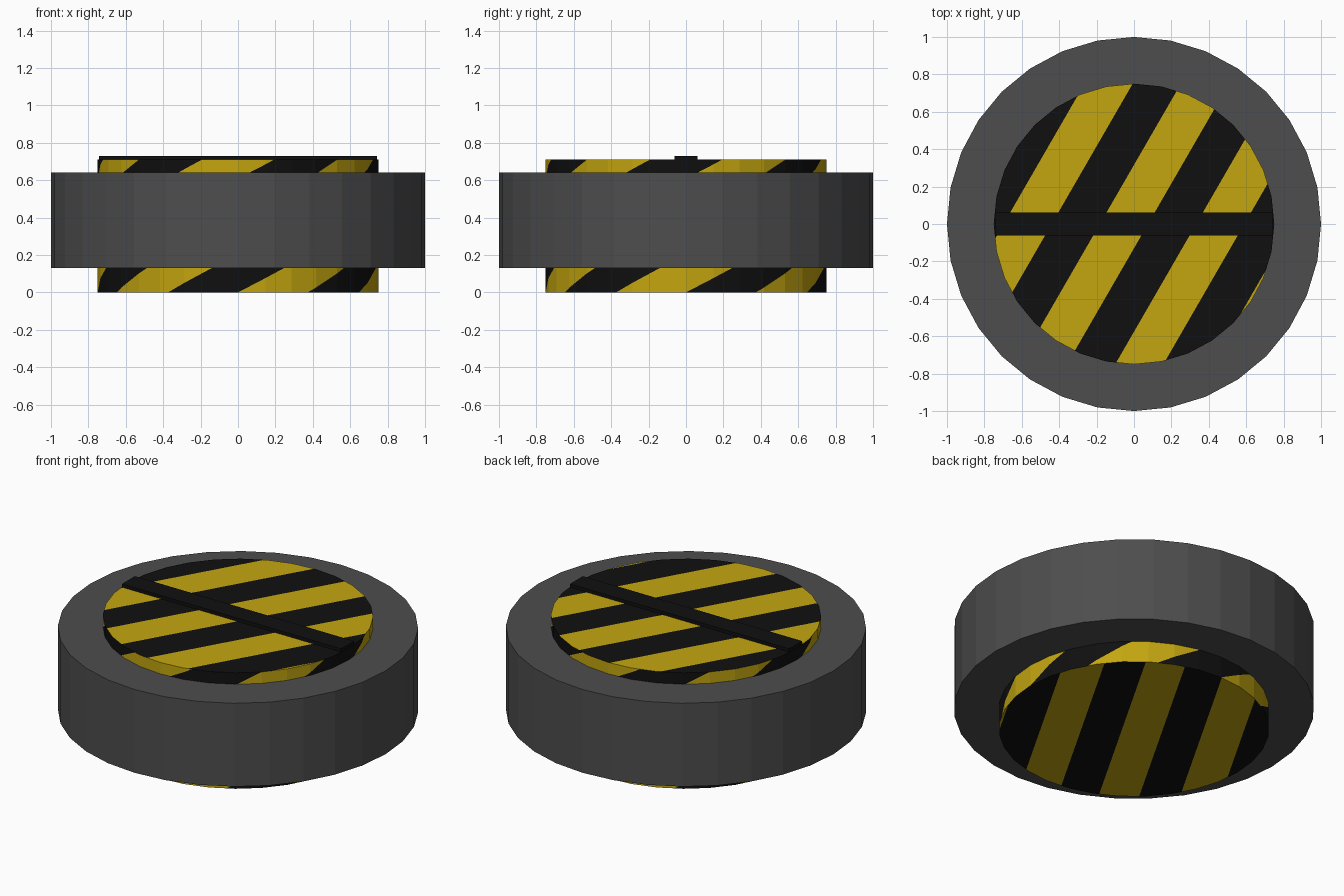
import bpy, bmesh, math
from mathutils import Vector

if "Cube" in bpy.data.objects:
    bpy.data.objects.remove(bpy.data.objects["Cube"])

SIDES = 32
R_OUT, R_IN = 1.0, 0.75
Z_RING = (0.13, 0.64)
Z_CORE = 0.71
SEG = 360 / SIDES


def material(name, color):
    m = bpy.data.materials.new(name)
    m.diffuse_color = (*color, 1)
    m.use_nodes = True
    m.node_tree.nodes["Principled BSDF"].inputs["Base Color"].default_value = m.diffuse_color
    return m


grey = material("dark_grey", (0.075, 0.075, 0.075))
black = material("black", (0.005, 0.005, 0.005))
yellow = material("hazard_yellow", (0.55, 0.38, 0.005))


def finish(name, bm, mats):
    mesh = bpy.data.meshes.new(name)
    bm.to_mesh(mesh)
    bm.free()
    for m in mats:
        mesh.materials.append(m)
    obj = bpy.data.objects.new(name, mesh)
    bpy.context.collection.objects.link(obj)
    return obj


def rim(deg, r, z):
    """Point on the faceted circle; angle runs counter-clockwise from the front."""
    i = math.floor(deg / SEG + 1e-5)
    t = deg / SEG - i
    a, b = (math.radians(SEG * k) for k in (i, i + 1))
    p = Vector((r * math.sin(a), -r * math.cos(a), z))
    q = Vector((r * math.sin(b), -r * math.cos(b), z))
    return p.lerp(q, t)


def cut(bm, point, normal):
    bmesh.ops.bisect_plane(bm, geom=bm.verts[:] + bm.edges[:] + bm.faces[:],
                           dist=1e-5, plane_co=point, plane_no=normal)


# Outer ring: rectangular profile swept round
bm = bmesh.new()
profile = [(R_OUT, Z_RING[0]), (R_OUT, Z_RING[1]), (R_IN, Z_RING[1]), (R_IN, Z_RING[0])]
loops = [[bm.verts.new(rim(SEG * i, r, z)) for r, z in profile] for i in range(SIDES)]
for i in range(SIDES):
    a, b = loops[i], loops[(i + 1) % SIDES]
    for j in range(4):
        k = (j + 1) % 4
        bm.faces.new((a[j], b[j], b[k], a[k]))
bmesh.ops.recalc_face_normals(bm, faces=bm.faces[:])
finish("outer_ring", bm, [grey])

# Core wall: cut diagonal stripes on the unrolled wall (angle, 0, height), then wrap
LEAN, STRIPE = 148, 30
bm = bmesh.new()
for i in range(SIDES):
    a, b = SEG * i, SEG * (i + 1)
    bm.faces.new([bm.verts.new(p) for p in
                  ((a, 0, 0), (b, 0, 0), (b, 0, Z_CORE), (a, 0, Z_CORE))])
for k in range(-5, 13):
    cut(bm, (k * STRIPE, 0, 0), (1, 0, -LEAN))
for f in bm.faces:
    c = f.calc_center_median()
    f.material_index = 1 if math.floor((c.x - LEAN * c.z) / STRIPE) % 2 == 0 else 0
for v in bm.verts:
    v.co = rim(v.co.x, R_IN, v.co.z)
bmesh.ops.remove_doubles(bm, verts=bm.verts[:], dist=1e-5)
bmesh.ops.recalc_face_normals(bm, faces=bm.faces[:])
finish("core_wall", bm, [black, yellow])

# Core caps: straight diagonal stripes cut into both discs
START, WIDTH, SLOPE = 0.075, 0.2575, math.tan(math.radians(30))
for name, z in (("core_top", Z_CORE), ("core_bottom", 0.0)):
    bm = bmesh.new()
    pts = [rim(SEG * i, R_IN, z) for i in range(SIDES)]
    if z == 0:
        pts.reverse()
    bm.faces.new([bm.verts.new(p) for p in pts])
    for k in range(-4, 5):
        cut(bm, (START + k * WIDTH, 0, z), (1, -SLOPE, 0))
    for f in bm.faces:
        c = f.calc_center_median()
        f.material_index = math.floor((c.x - SLOPE * c.y - START) / WIDTH) % 2
    finish(name, bm, [black, yellow])

# Raised bar across the top
bm = bmesh.new()
bmesh.ops.create_cube(bm, size=1)
for v in bm.verts:
    v.co = Vector((v.co.x * 1.485, v.co.y * 0.125, 0.71 + v.co.z * 0.04))
finish("top_bar", bm, [black])
